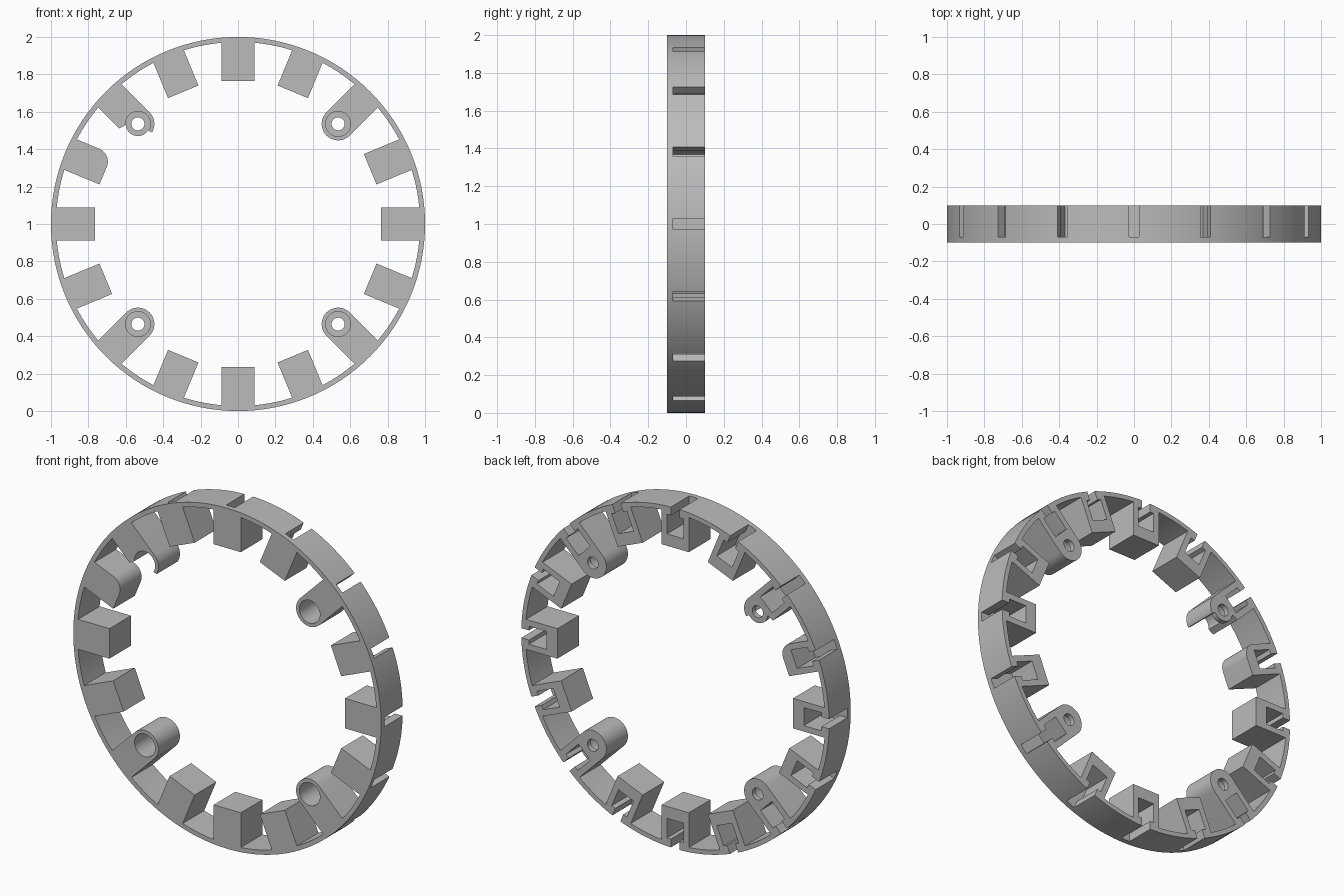
import bpy, bmesh
from math import sin, cos, pi, radians, hypot

cube = bpy.data.objects.get("Cube")
if cube:
    bpy.data.objects.remove(cube)

FRONT, BACK, FLOOR = -0.1, 0.1, -0.07
HALF, INNER, OUTER = 0.088, 0.765, 0.982
BOSS, BORE, HOLE = 0.757, 0.067, 0.035

grey = bpy.data.materials.new("warm_grey")
grey.use_nodes = True
grey.diffuse_color = (0.5, 0.5, 0.5, 1)
grey.node_tree.nodes["Principled BSDF"].inputs["Base Color"].default_value = (0.5, 0.5, 0.5, 1)


def arc(cu, cv, r, start, end, n=16):
    angles = [radians(start + (end - start) * i / n) for i in range(n + 1)]
    return [(cu + r * cos(a), cv + r * sin(a)) for a in angles]


def prism(bm, profile, angle, y0, y1):
    """Extrude a (radial, tangential) profile along y at an angle on the ring."""
    c, s = cos(angle), sin(angle)
    rows = [[bm.verts.new((u * c - v * s, y, 1 + u * s + v * c)) for u, v in profile]
            for y in (y0, y1)]
    n = len(profile)
    for row in rows:
        bm.faces.new(row)
    for i in range(n):
        j = (i + 1) % n
        bm.faces.new((rows[0][i], rows[0][j], rows[1][j], rows[1][i]))


def finish(name, bm):
    bmesh.ops.recalc_face_normals(bm, faces=bm.faces)
    mesh = bpy.data.meshes.new(name)
    bm.to_mesh(mesh)
    bm.free()
    mesh.materials.append(grey)
    obj = bpy.data.objects.new(name, mesh)
    bpy.context.collection.objects.link(obj)
    return obj


def boolean(obj, tool, operation):
    mod = obj.modifiers.new(tool.name, "BOOLEAN")
    mod.operation, mod.object, mod.solver = operation, tool, "EXACT"
    bpy.context.view_layer.objects.active = obj
    bpy.ops.object.modifier_apply(modifier=mod.name)
    tool.hide_render = True
    bpy.data.objects.remove(tool)


# Thin outer rim
bm = bmesh.new()
SEG = 128
section = [(1, FRONT), (1, BACK), (0.973, BACK), (0.973, FRONT)]
loops = [[bm.verts.new((r * cos(2 * pi * i / SEG), y, 1 + r * sin(2 * pi * i / SEG)))
          for r, y in section] for i in range(SEG)]
for i in range(SEG):
    a, b = loops[i], loops[(i + 1) % SEG]
    for k in range(4):
        m = (k + 1) % 4
        bm.faces.new((a[k], a[m], b[m], b[k]))
rim = finish("rim", bm)

# Profiles of the blocks, one of them rounded, and of the screw bosses, one of them open
plain = [(OUTER, HALF), (INNER, HALF), (INNER, -HALF), (OUTER, -HALF)]
R = 0.075
rounded = ([(OUTER, HALF), (INNER, HALF)]
           + arc(INNER + R, -HALF + R, R, 180, 270) + [(OUTER, -HALF)])
boss = [(OUTER, HALF)] + arc(BOSS, 0, HALF, 90, 270, 24) + [(OUTER, -HALF)]
open_boss = ([(OUTER, HALF), (0.81, HALF)] + arc(BOSS, 0, BORE - 0.002, 50, 193, 20)
             + arc(BOSS, 0, HALF, 193, 270, 12) + [(OUTER, -HALF)])

# T-shaped pocket that opens at the back and through the rim
P, S = 0.053, 0.028
pocket = [(0.835, P), (0.835, -P), (0.95, -P), (0.95, -S),
          (1.05, -S), (1.05, S), (0.95, S), (0.95, P)]

blocks, pockets, bores, holes = (bmesh.new() for _ in range(4))
for i in range(16):
    angle = i * pi / 8
    is_boss = i % 4 == 2
    shape = open_boss if i == 6 else rounded if i == 7 else boss if is_boss else plain
    prism(blocks, shape, angle, FRONT, BACK)
    prism(pockets, pocket, angle, FLOOR, BACK + 0.05)
    if is_boss:
        prism(bores, arc(BOSS, 0, BORE, 0, 350, 35), angle, FRONT - 0.05, 0.07)
        prism(holes, arc(BOSS, 0, HOLE, 0, 345, 23), angle, FRONT - 0.05, BACK + 0.05)

boolean(rim, finish("blocks", blocks), "UNION")
for name, cutter in (("pockets", pockets), ("bores", bores), ("holes", holes)):
    boolean(rim, finish(name, cutter), "DIFFERENCE")

rim.name = "slotted_ring"
bpy.ops.object.select_all(action="DESELECT")
rim.select_set(True)
bpy.context.view_layer.objects.active = rim
bpy.ops.object.shade_smooth_by_angle(angle=radians(25))
